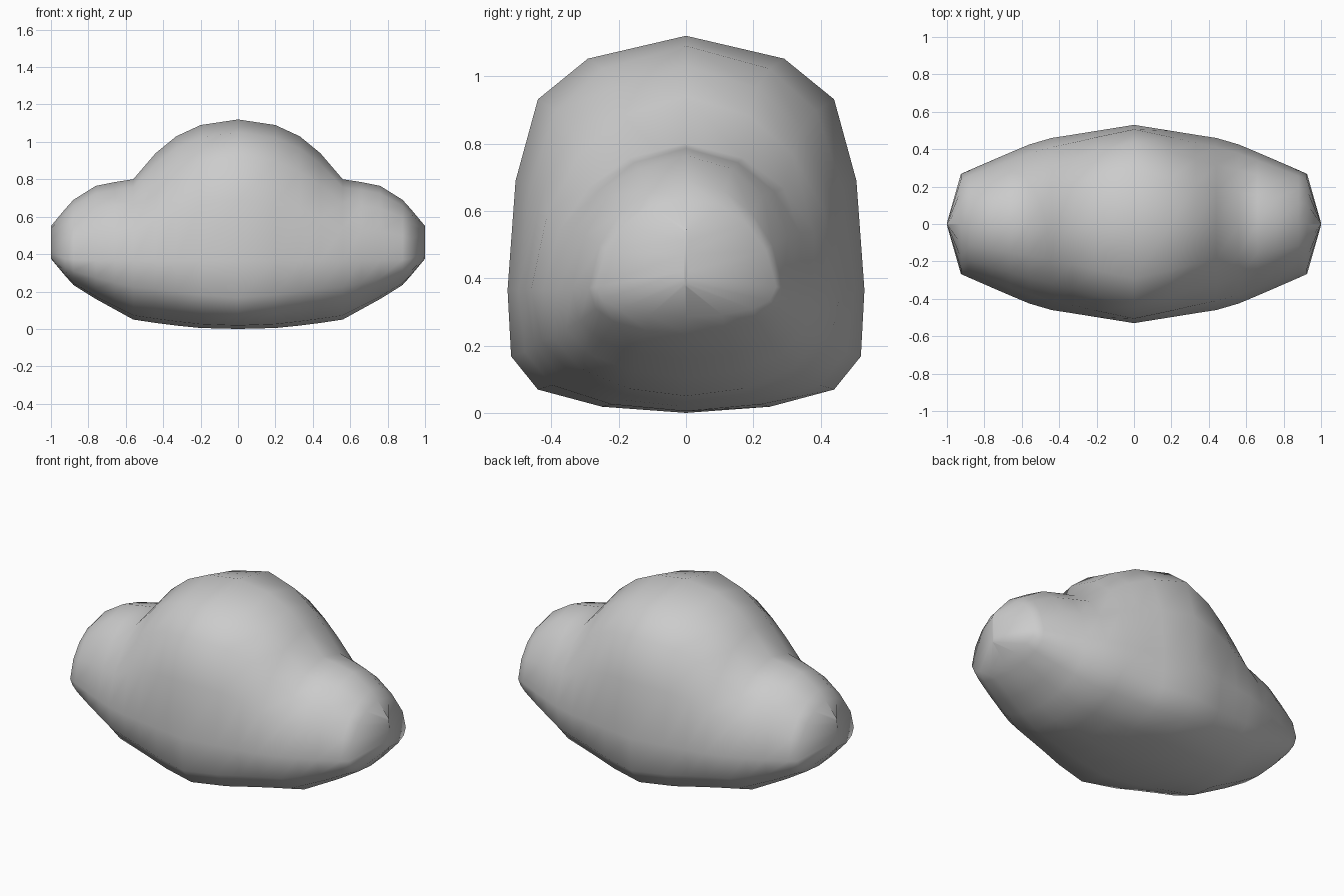
import bpy, bmesh

if "Cube" in bpy.data.objects:
    bpy.data.objects.remove(bpy.data.objects["Cube"])

# stations along +x: x, bottom z, widest z, top z, half width, roundness
half = [
    (0.00, 0.00, 0.365, 1.12, 0.53, 0.0),
    (0.20, 0.005, 0.365, 1.09, 0.498, 0.35),
    (0.33, 0.018, 0.365, 1.03, 0.477, 0.7),
    (0.44, 0.032, 0.365, 0.94, 0.46, 0.95),
    (0.56, 0.05, 0.365, 0.80, 0.425, 1.0),
    (0.66, 0.105, 0.365, 0.785, 0.383, 1.0),
    (0.76, 0.16, 0.365, 0.765, 0.34, 1.0),
    (0.88, 0.235, 0.37, 0.69, 0.288, 1.0),
    (0.925, 0.285, 0.375, 0.64, 0.268, 1.0),
    (1.00, 0.375, 0.42, 0.55, 0.006, 1.0),
]
stations = [(-s[0],) + s[1:] for s in reversed(half[1:])] + half

# half profiles (y, z), from top to bottom: full middle and rounder ends
full = [(0, 1), (.55, .91), (.83, .75), (.955, .43), (1, 0),
        (.98, -.54), (.83, -.81), (.47, -.95), (0, -1)]
rounder = [(0, 1), (.40, .90), (.68, .70), (.89, .40), (1, 0),
           (.93, -.45), (.74, -.74), (.40, -.93), (0, -1)]


def section(bm, x, low, mid, top, width, k):
    pts = [(a[0] + (b[0] - a[0]) * k, a[1] + (b[1] - a[1]) * k)
           for a, b in zip(full, rounder)]
    pts += [(-y, z) for y, z in pts[-2:0:-1]]
    return [bm.verts.new((x, width * y,
                          mid + z * ((top - mid) if z > 0 else (mid - low))))
            for y, z in pts]


# puffy cloud: rounded sections lofted from tip to tip
bm = bmesh.new()
rings = [section(bm, *s) for s in stations]
for a, b in zip(rings, rings[1:]):
    for i in range(len(a)):
        j = (i + 1) % len(a)
        bm.faces.new((a[i], a[j], b[j], b[i]))
bm.faces.new(rings[0])
bm.faces.new(rings[-1])
bmesh.ops.recalc_face_normals(bm, faces=bm.faces)
for f in bm.faces:
    f.smooth = True
mesh = bpy.data.meshes.new("cloud")
bm.to_mesh(mesh)
bm.free()
cloud = bpy.data.objects.new("cloud", mesh)
bpy.context.collection.objects.link(cloud)
